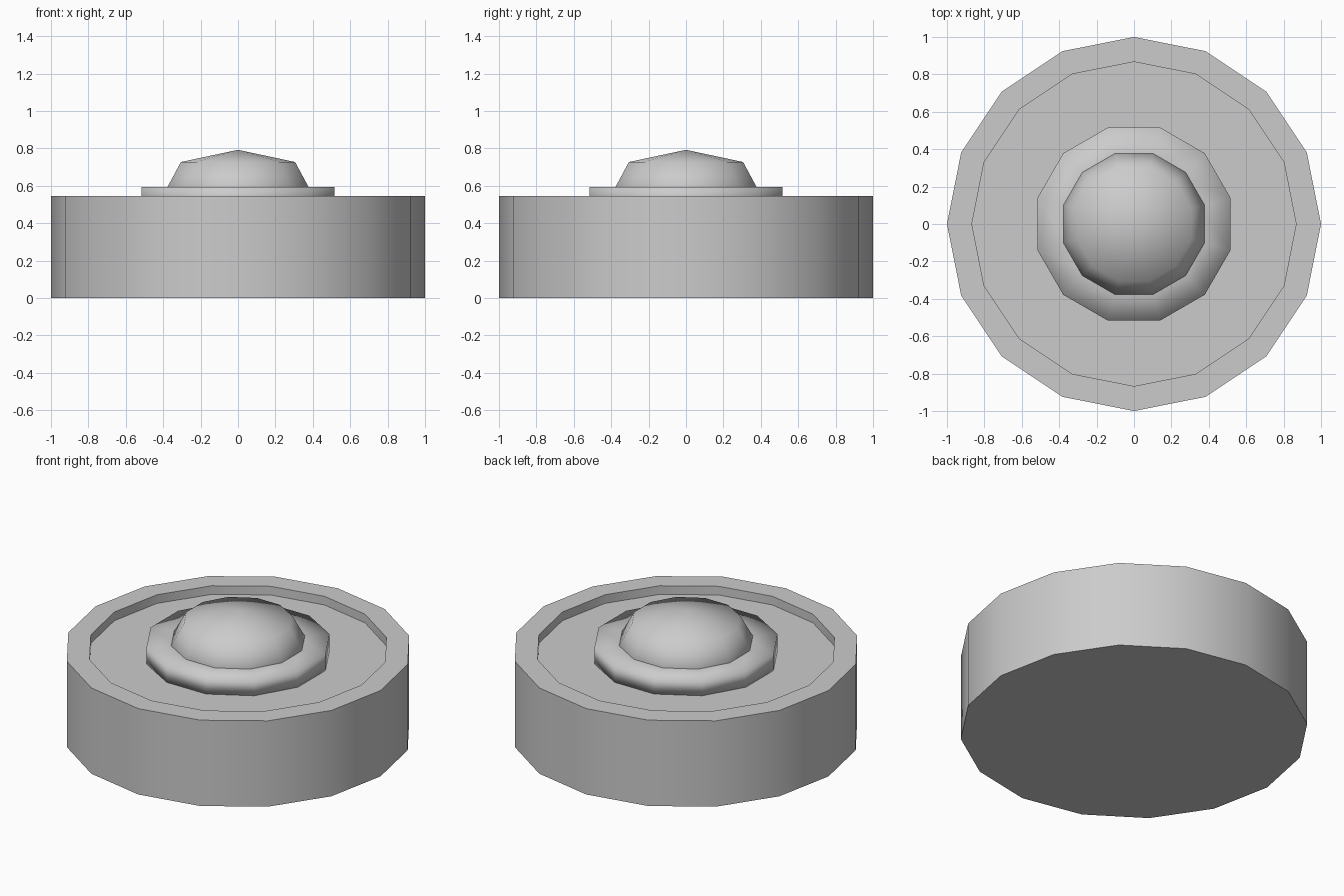
import bpy
import math

cube = bpy.data.objects.get("Cube")
if cube:
    bpy.data.objects.remove(cube, do_unlink=True)

GREY = (0.6, 0.6, 0.6, 1.0)
grey = bpy.data.materials.new("light grey")
grey.use_nodes = True
grey.diffuse_color = GREY
grey.node_tree.nodes["Principled BSDF"].inputs["Base Color"].default_value = GREY


def lathe(name, profile, sides, turn=0.0):
    """Revolve (radius, z) points around z, from bottom to top; radius 0 makes a pole."""
    verts, rows, faces = [], [], []
    for radius, z in profile:
        count = sides if radius else 1
        rows.append([len(verts) + i for i in range(count)])
        for i in range(count):
            a = turn + math.tau * i / sides
            verts.append((radius * math.cos(a), radius * math.sin(a), z))
    for low, high in zip(rows, rows[1:]):
        for i in range(sides):
            j = (i + 1) % sides
            if len(high) == 1:
                faces.append((low[i], low[j], high[0]))
            else:
                faces.append((low[i], low[j], high[j], high[i]))
    # Close open ends with single polygons
    faces.append(rows[0][::-1])
    if len(rows[-1]) > 1:
        faces.append(rows[-1])
    mesh = bpy.data.meshes.new(name)
    mesh.from_pydata(verts, [], faces)
    mesh.materials.append(grey)
    obj = bpy.data.objects.new(name, mesh)
    bpy.context.collection.objects.link(obj)
    return obj


def smooth(obj, angle=None):
    bpy.ops.object.select_all(action="DESELECT")
    obj.select_set(True)
    bpy.context.view_layer.objects.active = obj
    if angle is None:
        bpy.ops.object.shade_smooth()
    else:
        bpy.ops.object.shade_smooth_by_angle(angle=math.radians(angle))


FLOOR = 0.49
HALF_STEP = math.pi / 12

# Round base with a shallow recess inside the rim
smooth(lathe("base", [(1, 0), (1, 0.545), (0.867, 0.545), (0.867, FLOOR)], 16), 35)

# Raised collar and the dome standing in it
smooth(lathe("collar", [(0.535, FLOOR), (0.535, 0.593), (0.36, 0.593)], 12, HALF_STEP))
smooth(lathe("dome", [(0.448, FLOOR), (0.316, 0.727), (0, 0.792)], 12, HALF_STEP))
